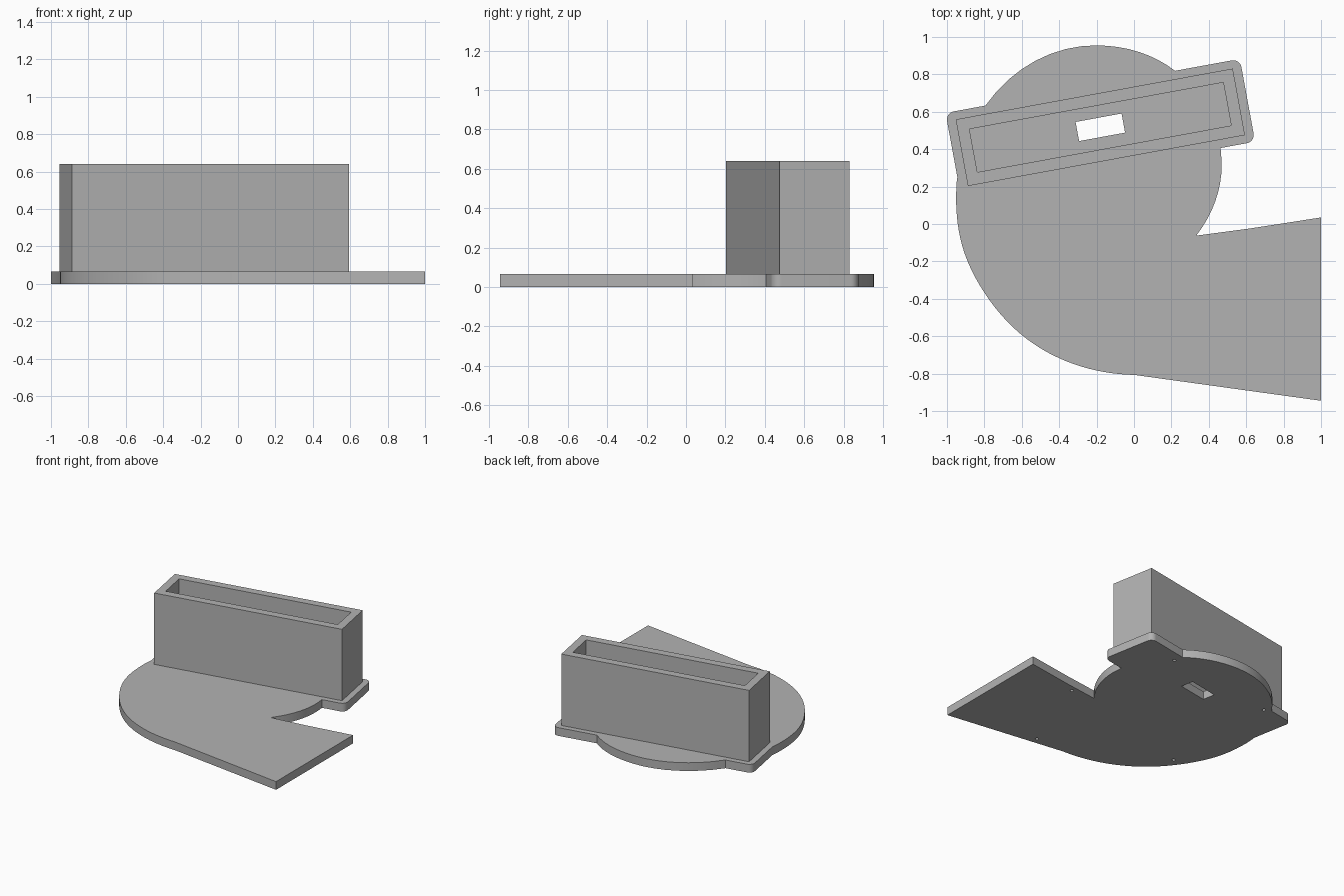
import bpy, math
from mathutils import Matrix, Vector

if "Cube" in bpy.data.objects:
    bpy.data.objects.remove(bpy.data.objects["Cube"], do_unlink=True)

grey = bpy.data.materials.new("plain grey")
grey.use_nodes = True
colour = (0.45, 0.45, 0.45, 1)
grey.diffuse_color = colour
grey.node_tree.nodes["Principled BSDF"].inputs["Base Color"].default_value = colour

PLATE, TOP = 0.066, 0.64
TILT = Matrix.Translation((-0.18, 0.517, 0)) @ Matrix.Rotation(math.radians(10.4), 4, "Z")


def prism(name, outline, z0, z1, place=Matrix()):
    """Extrude a counter-clockwise outline from z0 to z1."""
    n = len(outline)
    verts = [place @ Vector((x, y, z)) for z in (z0, z1) for x, y in outline]
    faces = [tuple(reversed(range(n))), tuple(range(n, 2 * n))]
    faces += [(i, (i + 1) % n, n + (i + 1) % n, n + i) for i in range(n)]
    mesh = bpy.data.meshes.new(name)
    mesh.from_pydata(verts, [], faces)
    mesh.materials.append(grey)
    ob = bpy.data.objects.new(name, mesh)
    bpy.context.collection.objects.link(ob)
    return ob


def rect(hx, hy):
    return [(-hx, -hy), (hx, -hy), (hx, hy), (-hx, hy)]


def arc(cx, cy, r, a0, a1, n):
    angles = [math.radians(a0 + (a1 - a0) * i / n) for i in range(n + 1)]
    return [(cx + r * math.cos(a), cy + r * math.sin(a)) for a in angles]


def rounded_rect(hx, hy, r):
    corners = [(1, 1), (-1, 1), (-1, -1), (1, -1)]
    return [p for k, (sx, sy) in enumerate(corners)
            for p in arc(sx * (hx - r), sy * (hy - r), r, 90 * k, 90 * k + 90, 10)]


def combine(target, tool, operation):
    """Apply a boolean and discard the tool."""
    tool.hide_render = True
    mod = target.modifiers.new("join", "BOOLEAN")
    mod.operation, mod.object, mod.solver = operation, tool, "EXACT"
    bpy.context.view_layer.objects.active = target
    bpy.ops.object.modifier_apply(modifier=mod.name)
    bpy.data.objects.remove(tool, do_unlink=True)


def spiral(keys, cx, cy, steps):
    """Smooth curve through (angle, radius) keys."""
    pts = []
    for i in range(len(keys) - 1):
        (a, r), (b, s) = keys[i], keys[i + 1]
        p, q = keys[max(i - 1, 0)], keys[min(i + 2, len(keys) - 1)]
        m0 = (s - p[1]) / (b - p[0]) * (b - a)
        m1 = (q[1] - r) / (q[0] - a) * (b - a)
        for k in range(steps):
            t = k / steps
            rad = ((2*t**3 - 3*t*t + 1) * r + (t**3 - 2*t*t + t) * m0
                   + (3*t*t - 2*t**3) * s + (t**3 - t*t) * m1)
            ang = math.radians(a + (b - a) * t)
            pts.append((cx + rad * math.cos(ang), cy + rad * math.sin(ang)))
    return pts


# Spiral base plate with a straight flared outlet
keys = [(-34, 0.63), (3, 0.66), (52, 0.669), (90, 0.665), (150, 0.694), (190, 0.773),
        (212, 0.844), (228, 0.90), (250, 0.995), (263, 1.048), (280, 1.114)]
outline = spiral(keys, -0.19, 0.29, 8)
outline += [(0.003, -0.807), (1, -0.945), (1, 0.035), (0.62, -0.024)]
plate = prism("base_plate", outline, 0, PLATE)

# Rounded flange under the tower
combine(plate, prism("flange", rounded_rect(0.80, 0.225, 0.045), 0, PLATE, TILT), "UNION")

# Slot through the plate
combine(plate, prism("slot_cutter", rect(0.125, 0.052), -0.1, 0.2, TILT), "DIFFERENCE")

# Blind screw holes in the underside
for x, y in [(0.53, -0.08), (0.27, -0.79), (-0.70, -0.38), (-0.735, 0.61), (0.238, 0.746)]:
    hole = prism("hole_cutter", arc(x, y, 0.013, 0, 337.5, 15), -0.05, 0.045)
    combine(plate, hole, "DIFFERENCE")

# Hollow rectangular tower, open at the top
tower = prism("tower", rect(0.753, 0.181), PLATE, TOP, TILT)
combine(tower, prism("cavity_cutter", rect(0.69, 0.117), 0, 1, TILT), "DIFFERENCE")

# Smooth the curved rims and keep the corners sharp
bpy.ops.object.select_all(action="DESELECT")
for ob in (plate, tower):
    ob.select_set(True)
bpy.context.view_layer.objects.active = plate
bpy.ops.object.shade_smooth_by_angle(angle=math.radians(25))
